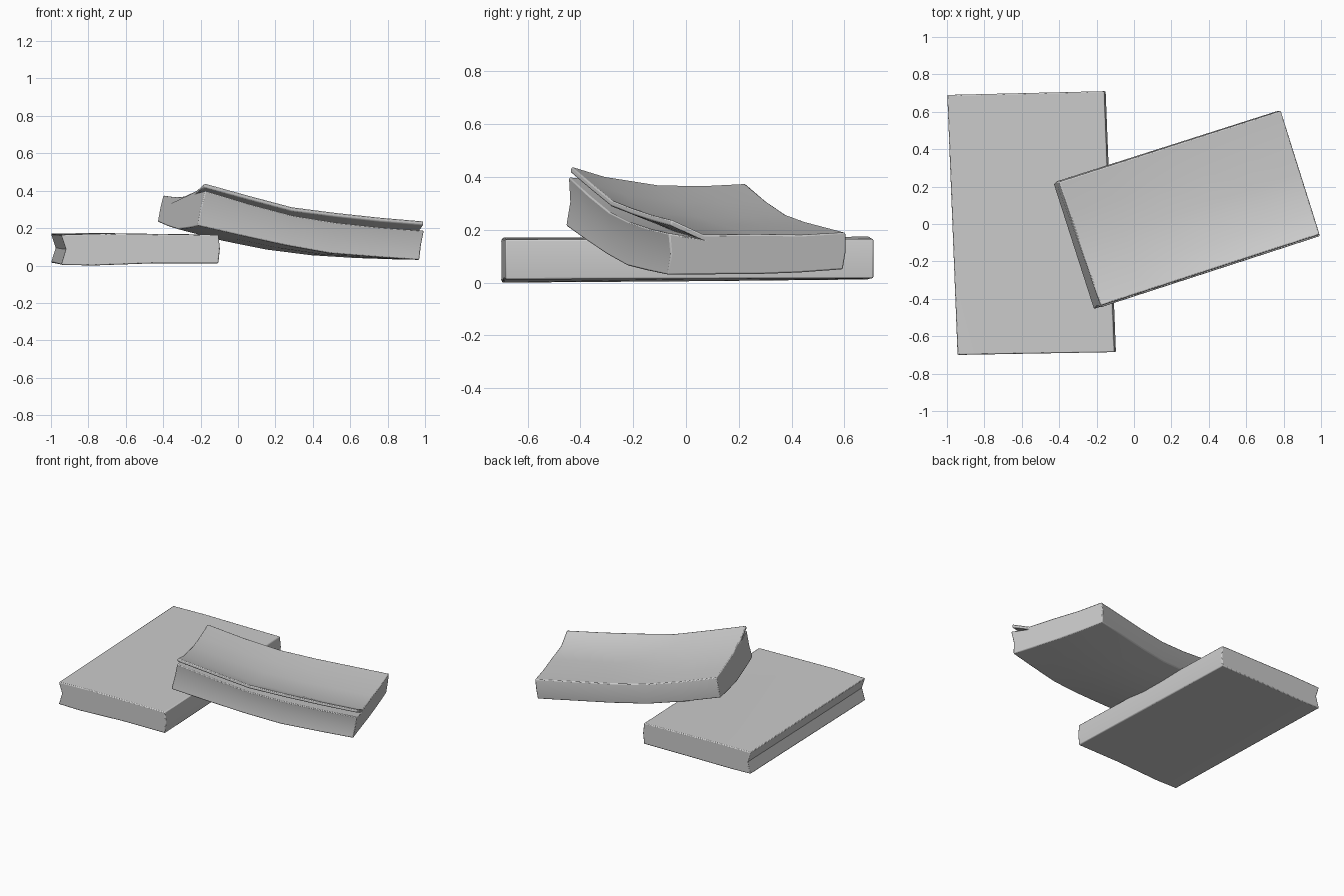
import bpy, bmesh
from mathutils import Vector

if "Cube" in bpy.data.objects:
    bpy.data.objects.remove(bpy.data.objects["Cube"])


def mix(a, b, t):
    return [p + (q - p) * t for p, q in zip(a, b)]


def build_book(name, bottom, top, section, stations):
    """Loft a cross-section along the book.
    bottom / top: xy corners (spine start, open start, spine end, open end).
    section: (v across from spine, t from bottom to top, z heights per station)."""
    bm = bmesh.new()
    rings = []
    for i in range(stations):
        u = i / (stations - 1)
        ring = []
        for v, t, zs in section:
            c = [mix(b, a, t) for b, a in zip(bottom, top)]
            x, y = mix(mix(c[0], c[2], u), mix(c[1], c[3], u), v)
            ring.append(bm.verts.new((x, y, zs[i])))
        rings.append(ring)
    n = len(section)
    for a, b in zip(rings, rings[1:]):
        for k in range(n):
            bm.faces.new((a[k], a[(k + 1) % n], b[(k + 1) % n], b[k]))
    bm.faces.new(rings[0][::-1])
    bm.faces.new(rings[-1])
    bmesh.ops.recalc_face_normals(bm, faces=bm.faces)
    me = bpy.data.meshes.new(name)
    bm.to_mesh(me)
    bm.free()
    ob = bpy.data.objects.new(name, me)
    bpy.context.collection.objects.link(ob)
    # softened edges
    bev = ob.modifiers.new("soft_edges", 'BEVEL')
    bev.width = 0.006
    bev.segments = 2
    bev.limit_method = 'ANGLE'
    bev.angle_limit = 0.7
    bpy.ops.object.select_all(action='DESELECT')
    ob.select_set(True)
    bpy.context.view_layer.objects.active = ob
    bpy.ops.object.shade_smooth_by_angle(angle=0.6)
    return ob


# flat book: rounded spine on the right, hollow page edge on the left
flat = [(-0.105, -0.685), (-0.945, -0.70), (-0.16, 0.71), (-1.0, 0.69)]
flat_section = [
    (0.0, 0, [0.012, 0.014, 0.016]),
    (-0.01, 0.5, [0.09, 0.09, 0.093]),
    (0.0, 1, [0.164, 0.164, 0.166]),
    (0.4, 1, [0.168, 0.167, 0.170]),
    (0.7, 1, [0.171, 0.171, 0.174]),
    (1.0, 1, [0.164, 0.168, 0.171]),
    (0.97, 0.5, [0.088, 0.09, 0.095]),
    (1.0, 0, [0.004, 0.010, 0.015]),
    (0.8, 0, [0.0, 0.005, 0.012]),
    (0.4, 0, [0.012, 0.013, 0.015]),
]
build_book("flat_book", flat, flat, flat_section, 3)

# sagging book leaning on the flat one, front cover lifted from the pages
low = [(-0.43, 0.215), (-0.215, -0.455), (0.77, 0.595), (0.97, -0.07)]
high = [(-0.40, 0.225), (-0.175, -0.445), (0.785, 0.605), (0.995, -0.065)]
top_back = [0.375, 0.31, 0.258, 0.23, 0.21, 0.19]
top_mid = [0.370, 0.305, 0.25, 0.22, 0.20, 0.183]
top_hinge = [0.402, 0.335, 0.268, 0.235, 0.203, 0.181]
cover_edge = [0.44, 0.375, 0.313, 0.283, 0.258, 0.238]
page_edge = [0.400, 0.330, 0.268, 0.230, 0.205, 0.187]
front_low = [0.215, 0.160, 0.108, 0.065, 0.046, 0.030]
mid_low = [0.195, 0.133, 0.085, 0.055, 0.040, 0.032]


def drop(zs, d):
    return [z - d for z in zs]


bent_section = [
    (0.0, 0, drop(top_back, 0.14)),
    (-0.01, 0.5, drop(top_back, 0.07)),
    (0.0, 1, top_back),
    (0.25, 1, mix(drop(top_back, 0.006), drop(top_mid, 0.006), 0.5)),
    (0.5, 1, top_mid),
    (0.8, 1, top_hinge),
    (0.985, 1, cover_edge),
    (0.99, 0.95, drop(cover_edge, 0.022)),
    (0.84, 0.92, drop(top_hinge, 0.012)),
    (1.0, 1, page_edge),
    (0.985, 0.5, mix(page_edge, front_low, 0.5)),
    (1.0, 0, front_low),
    (0.8, 0, mix(mid_low, front_low, 0.4)),
    (0.5, 0, mid_low),
    (0.25, 0, mix(drop(top_back, 0.146), mid_low, 0.5)),
]
build_book("bent_book", low, high, bent_section, 6)
